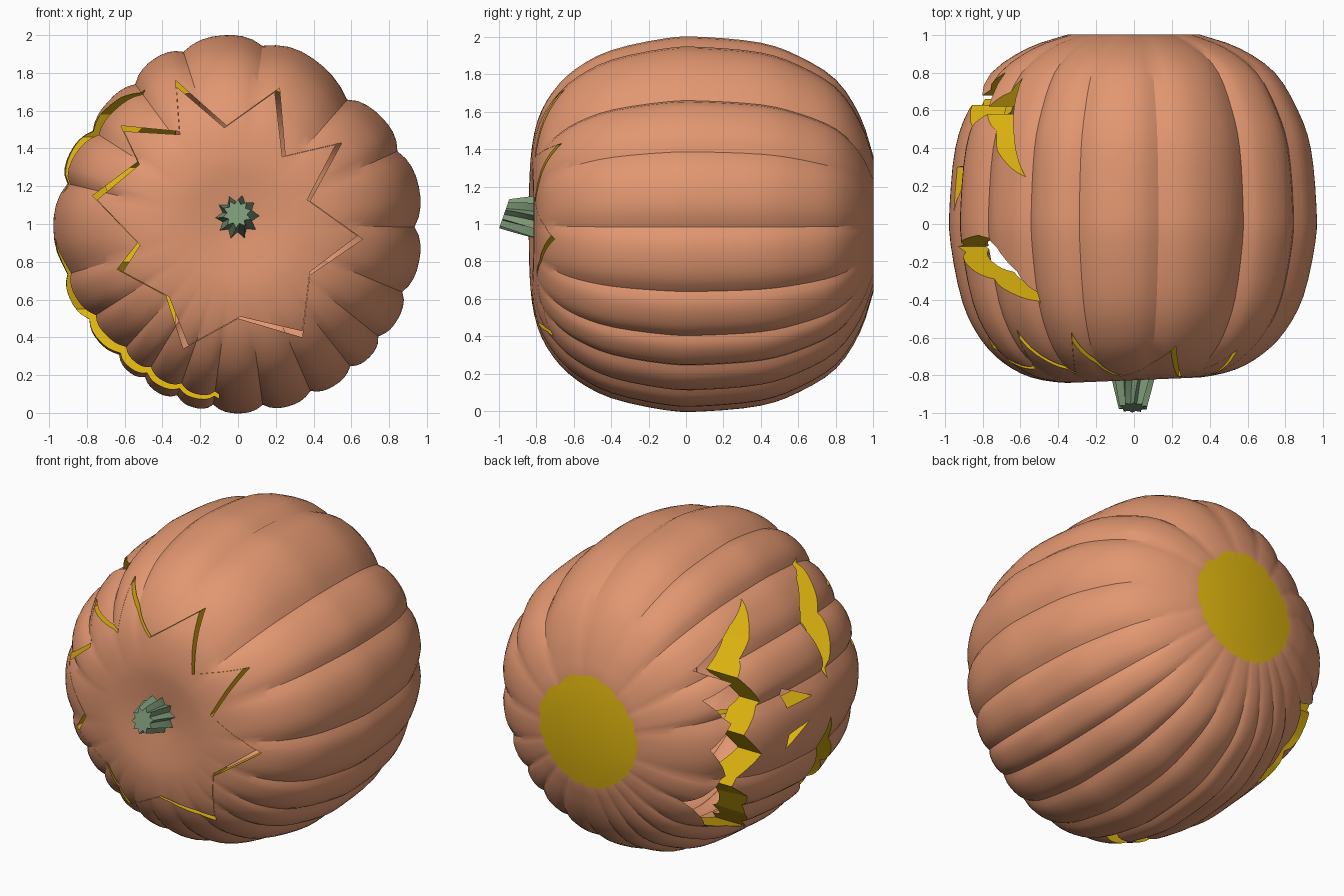
import bpy, bmesh, math
from mathutils import Vector

if "Cube" in bpy.data.objects:
    bpy.data.objects.remove(bpy.data.objects["Cube"])

def mat(name, c):
    m = bpy.data.materials.new(name)
    m.diffuse_color = (*c, 1)
    m.use_nodes = True
    m.node_tree.nodes["Principled BSDF"].inputs["Base Color"].default_value = m.diffuse_color
    return m

skin = mat("skin", (0.76, 0.31, 0.165))
flesh = mat("flesh", (0.72, 0.45, 0.005))
green = mat("stem_green", (0.20, 0.31, 0.18))

def make(name, bm, mats):
    me = bpy.data.meshes.new(name)
    bm.to_mesh(me)
    bm.free()
    for m in mats:
        me.materials.append(m)
    ob = bpy.data.objects.new(name, me)
    bpy.context.collection.objects.link(ob)
    return ob

def smooth(ob, deg):
    bpy.ops.object.select_all(action='DESELECT')
    ob.select_set(True)
    bpy.context.view_layer.objects.active = ob
    bpy.ops.object.shade_smooth_by_angle(angle=math.radians(deg))

# Pumpkin body: ribbed profile round the y axis, as (y, radius)
profile = [(-.80, .08), (-.815, .2), (-.825, .36), (-.79, .55), (-.71, .70), (-.59, .82), (-.40, .92),
           (-.1, .985), (.1, .99), (.4, .96), (.6, .89), (.8, .765), (.93, .57), (1.0, .36)]
creases = [-252, -233, -212, -193, -164, -148, -133, -122, -110, -98, -82, -66, -51, -38, -22, -1, 24, 48, 82, 108]

def spline(pts, n):
    p = [Vector(q) for q in pts]
    p = [2 * p[0] - p[1]] + p + [2 * p[-1] - p[-2]]
    out = []
    for i in range(1, len(p) - 2):
        a, b, c, d = p[i - 1:i + 3]
        for k in range(n):
            t = k / n
            out.append(.5 * (2 * b + (c - a) * t + (2 * a - 5 * b + 4 * c - d) * t * t
                             + (3 * b - a - 3 * c + d) * t ** 3))
    return out + [p[-2]]

# Column angle, rib inset and broad dents that make the outline uneven
columns = []
for a0, a1 in zip(creases, creases[1:]):
    for k in range(8):
        u = k / 8
        ang = a0 + (a1 - a0) * u
        dent = sum(h * math.exp(-((ang - c) / 20) ** 2) for c, h in ((50, .065), (-223, .045), (-135, .025)))
        columns.append((math.radians(ang), (.022 + .0009 * (a1 - a0)) * abs(2 * u - 1) ** 2.6 + dent))

def shell(bm, pts, cap_mat, inner):
    rings = []
    for y, r in pts:
        fade = min(1, max(.1, (r - .2) / .5)) if y < 0 else 1
        ring = []
        for a, d in columns:
            q = r * (1 - d * fade)
            x = q * math.cos(a) * .985
            ring.append(bm.verts.new((x, y + .05 * x * max(0, -y), 1 + 1.01 * q * math.sin(a))))
        rings.append(ring)
    n, faces = len(columns), []
    for p, q in zip(rings, rings[1:]):
        faces += [bm.faces.new((p[i], p[(i + 1) % n], q[(i + 1) % n], q[i])) for i in range(n)]
    faces.append(bm.faces.new(rings[0]))
    base = bm.faces.new(rings[-1])
    base.material_index = cap_mat
    faces.append(base)
    bmesh.ops.recalc_face_normals(bm, faces=faces)
    if inner:
        bmesh.ops.reverse_faces(bm, faces=faces)

bm = bmesh.new()
shell(bm, spline(profile, 3), 1, False)
shell(bm, spline([(y * .87, max(.04, r - .135)) for y, r in profile], 2), 0, True)
body = make("pumpkin_body", bm, [skin, flesh])

# Face cutters: outlines in (y, height from centre), pushed in from the left
bm = bmesh.new()

def face_cut(pts, x1):
    v0 = [bm.verts.new((-1.2, y, 1 + z)) for y, z in pts]
    v1 = [bm.verts.new((x1, y, 1 + z)) for y, z in pts]
    n = len(pts)
    bm.faces.new(v0)
    bm.faces.new(v1)
    for i in range(n):
        bm.faces.new((v0[i], v0[(i + 1) % n], v1[(i + 1) % n], v1[i]))

face_cut([(-.42, .71), (-.12, .16), (-.06, .46), (-.12, .58), (-.25, .67)], -.4)            # upper eye
face_cut([(-.10, -.07), (0, -.45), (-.15, -.72), (-.34, -.95), (-.41, -.95), (-.35, -.6)], -.1)  # lower eye
face_cut([(.07, .13), (.31, .25), (.30, .13)], -.6)                                        # nostrils
face_cut([(.12, .0), (.33, -.12), (.31, -.03)], -.6)
face_cut([(.25, .72), (.39, .55), (.58, .39), (.48, .22), (.63, .06), (.52, -.09), (.66, -.28),
          (.54, -.38), (.45, -.55), (.25, -.74), (.66, -.58), (.84, -.37), (.70, -.2), (.81, 0),
          (.68, .14), (.80, .30), (.62, .37), (.77, .46), (.46, .64)], -.33)               # mouth

# Lid cutter: thin zigzag ring, tip and valley alternating, as (x, height from centre)
star = [Vector(p) for p in [(-.33, .76), (-.06, .52), (.22, .72), (.25, .36), (.55, .43), (.38, .12),
        (.66, -.08), (.38, -.27), (.34, -.60), (.0, -.5), (-.29, -.66), (-.38, -.38), (-.64, -.24),
        (-.53, -.1), (-.77, .15), (-.53, .33), (-.62, .52), (-.31, .49)]]
lid = []
for i, p in enumerate(star):
    if i % 2 == 0:
        q = p + (star[i - 1] - p).normalized() * .03
    else:
        q = p - (star[(i + 1) % 18] - p).normalized() * .015
    lid.append(q * .996)
loops = [[bm.verts.new((p.x, y, 1 + p.y)) for p in ring]
         for ring, y in ((star, -1.1), (star, -.42), (lid, -.42), (lid, -1.1))]
for k in range(4):
    a, b = loops[k], loops[(k + 1) % 4]
    for i in range(18):
        j = (i + 1) % 18
        bm.faces.new((a[i], a[j], b[j], b[i]))
bmesh.ops.recalc_face_normals(bm, faces=bm.faces[:])
cutter = make("cutter", bm, [flesh])
cutter.hide_render = True

mod = body.modifiers.new("carve", 'BOOLEAN')
mod.operation = 'DIFFERENCE'
mod.solver = 'EXACT'
mod.material_mode = 'TRANSFER'
mod.object = cutter
bpy.context.view_layer.objects.active = body
bpy.ops.object.modifier_apply(modifier=mod.name)
bpy.data.objects.remove(cutter)
smooth(body, 28)

# Stem: ten-pointed star section, twisting and tapering to a slanted tip
bm = bmesh.new()
rings = []
for t in (0, .25, .5, .75, 1):
    ring = []
    for i in range(20):
        a = math.radians(18 * i + 14 * t)
        r = (.125 if i % 2 == 0 else .085) * (1 - .38 * t)
        z = r * math.sin(a)
        ring.append(bm.verts.new((r * math.cos(a) - .005, -.77 - .20 * t + .35 * z * t, 1.035 + z + .02 * t)))
    rings.append(ring)
for p, q in zip(rings, rings[1:]):
    for i in range(20):
        bm.faces.new((p[i], p[(i + 1) % 20], q[(i + 1) % 20], q[i]))
bm.faces.new(rings[0])
bm.faces.new(rings[-1])
bmesh.ops.recalc_face_normals(bm, faces=bm.faces[:])
stem = make("stem", bm, [green])
smooth(stem, 30)
